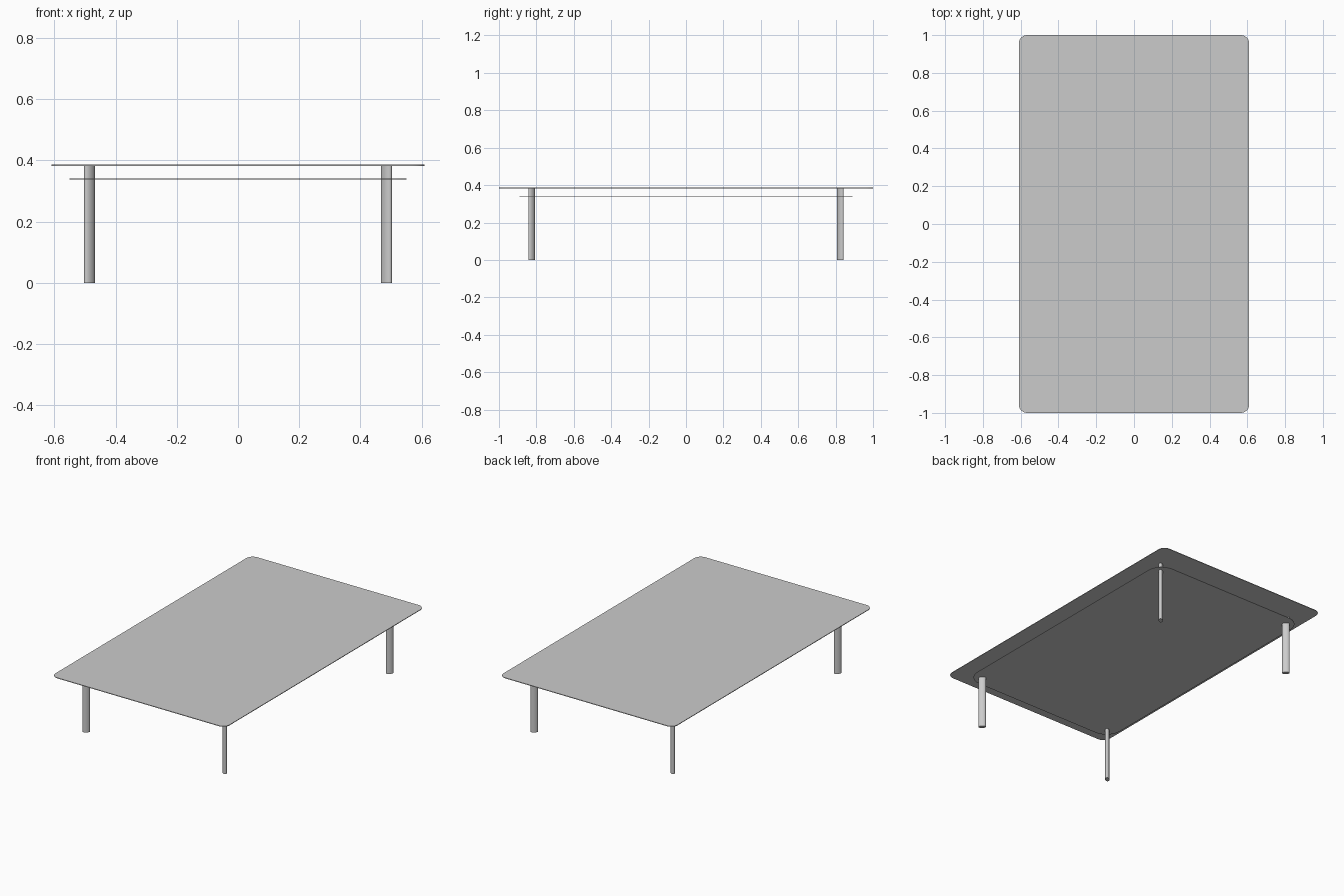
import bpy, bmesh
from math import sin, cos, pi, radians

if "Cube" in bpy.data.objects:
    bpy.data.objects.remove(bpy.data.objects["Cube"])

TOP_Z, TOP_T = 0.386, 0.004      # table top: upper face and thickness
SHELF_Z, SHELF_T = 0.340, 0.003  # under panel


def prism(name, points, z0, z1):
    """Extrude a closed outline between two heights, smooth around its curves."""
    bm = bmesh.new()
    base = bm.faces.new([bm.verts.new((x, y, z0)) for x, y in points])
    top = bmesh.ops.extrude_face_region(bm, geom=[base], use_keep_orig=True)
    for v in top["geom"]:
        if isinstance(v, bmesh.types.BMVert):
            v.co.z = z1
    bmesh.ops.recalc_face_normals(bm, faces=bm.faces[:])
    mesh = bpy.data.meshes.new(name)
    bm.to_mesh(mesh)
    bm.free()
    obj = bpy.data.objects.new(name, mesh)
    bpy.context.collection.objects.link(obj)
    bpy.ops.object.select_all(action='DESELECT')
    obj.select_set(True)
    bpy.context.view_layer.objects.active = obj
    bpy.ops.object.shade_smooth_by_angle(angle=radians(30))
    return obj


def rounded_rect(hx, hy, r, steps=12):
    """Outline of a rectangle with rounded corners, counter-clockwise."""
    pts = []
    for i, (sx, sy) in enumerate([(1, 1), (-1, 1), (-1, -1), (1, -1)]):
        for k in range(steps + 1):
            a = (i + k / steps) * pi / 2
            pts.append((sx * (hx - r) + r * cos(a), sy * (hy - r) + r * sin(a)))
    return pts


def oval(cx, cy, a, b, turn, sides=32):
    """Ellipse outline turned about its centre."""
    pts = []
    for k in range(sides):
        t = 2 * pi * k / sides
        u, v = a * cos(t), b * sin(t)
        pts.append((cx + u * cos(turn) - v * sin(turn),
                    cy + u * sin(turn) + v * cos(turn)))
    return pts


# Thin top and the thin panel beneath it
prism("table_top", rounded_rect(0.61, 1.0, 0.045), TOP_Z - TOP_T, TOP_Z)
prism("under_panel", rounded_rect(0.55, 0.89, 0.10), SHELF_Z - SHELF_T, SHELF_Z)

# Oval legs, long axis pointing at each corner
for sx, side in ((-1, "left"), (1, "right")):
    for sy, end in ((-1, "front"), (1, "back")):
        prism(f"{end}_{side}_leg",
              oval(sx * 0.485, sy * 0.825, 0.022, 0.0125, sx * sy * pi / 4),
              0, TOP_Z - TOP_T)
